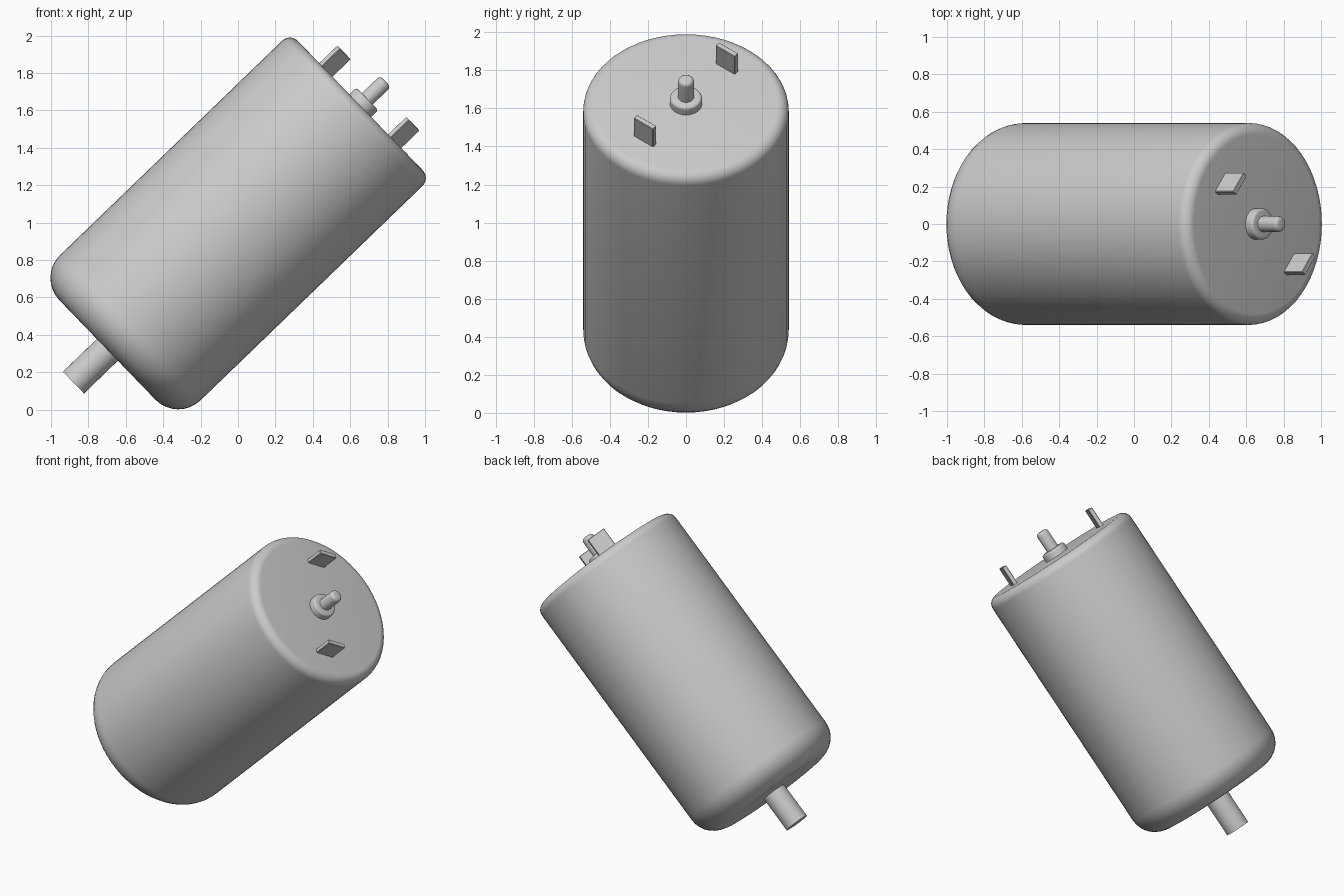
import bpy
import bmesh
from math import radians, sin, cos, pi
from mathutils import Matrix

cube = bpy.data.objects.get("Cube")
if cube:
    bpy.data.objects.remove(cube, do_unlink=True)

grey = bpy.data.materials.new("plain grey")
grey.use_nodes = True
colour = (0.6, 0.6, 0.6, 1)
grey.diffuse_color = colour
grey.node_tree.nodes["Principled BSDF"].inputs["Base Color"].default_value = colour

# The motor is built upright along its own axis, then tilted as a whole
TILT = Matrix.Translation((-0.497, 0, 0.514)) @ Matrix.Rotation(radians(46), 4, 'Y')


def finish(name, bm):
    bmesh.ops.recalc_face_normals(bm, faces=bm.faces)
    bm.transform(TILT)
    mesh = bpy.data.meshes.new(name)
    bm.to_mesh(mesh)
    bm.free()
    mesh.materials.append(grey)
    obj = bpy.data.objects.new(name, mesh)
    bpy.context.collection.objects.link(obj)
    bpy.ops.object.select_all(action='DESELECT')
    bpy.context.view_layer.objects.active = obj
    obj.select_set(True)
    bpy.ops.object.shade_smooth_by_angle(angle=radians(30))
    return obj


def round_bar(name, radius, low, high, low_fillet=0, high_fillet=0, sides=64, steps=8):
    """Closed cylinder with a rounded edge at either end."""
    profile = []
    for z, fillet, way in ((low, low_fillet, 1), (high, high_fillet, -1)):
        count = steps if fillet else 0
        arc = []
        for i in range(count + 1):
            a = pi / 2 * i / max(count, 1)
            arc.append((radius - fillet + fillet * sin(a), z + way * fillet * (1 - cos(a))))
        if not fillet:
            arc = [(radius, z)]
        profile += arc if way == 1 else arc[::-1]
    bm = bmesh.new()
    rings = [[bm.verts.new((r * cos(2 * pi * k / sides), r * sin(2 * pi * k / sides), z))
              for k in range(sides)] for r, z in profile]
    for a, b in zip(rings, rings[1:]):
        for k in range(sides):
            n = (k + 1) % sides
            bm.faces.new((a[k], a[n], b[n], b[k]))
    bm.faces.new(rings[0][::-1])
    bm.faces.new(rings[-1])
    return finish(name, bm)


def terminal(name, side):
    """Thin upright blade set across the radius of the end face."""
    bm = bmesh.new()
    bmesh.ops.create_cube(bm, size=1)
    bm.transform(Matrix.Translation((-0.265 * side, 0.215 * side, 1.655))
                 @ Matrix.Rotation(radians(51), 4, 'Z')
                 @ Matrix.Diagonal((0.13, 0.03, 0.16, 1)))
    bmesh.ops.bevel(bm, geom=bm.edges[:], offset=0.003, segments=1, affect='EDGES')
    return finish(name, bm)


# Can, with a wide rounded lower edge and a tight upper one
round_bar("motor_can", 0.54, -0.28, 1.60, 0.17, 0.06)
# Output shaft at the low end
round_bar("drive_shaft", 0.081, -0.532, -0.2, sides=32)
# Bearing collar and shaft tip at the high end
round_bar("bearing_collar", 0.084, 1.55, 1.652, 0, 0.015, sides=32, steps=4)
round_bar("shaft_tip", 0.042, 1.55, 1.787, 0, 0.022, sides=32, steps=5)
# Pair of terminals
terminal("back_terminal", 1)
terminal("front_terminal", -1)
